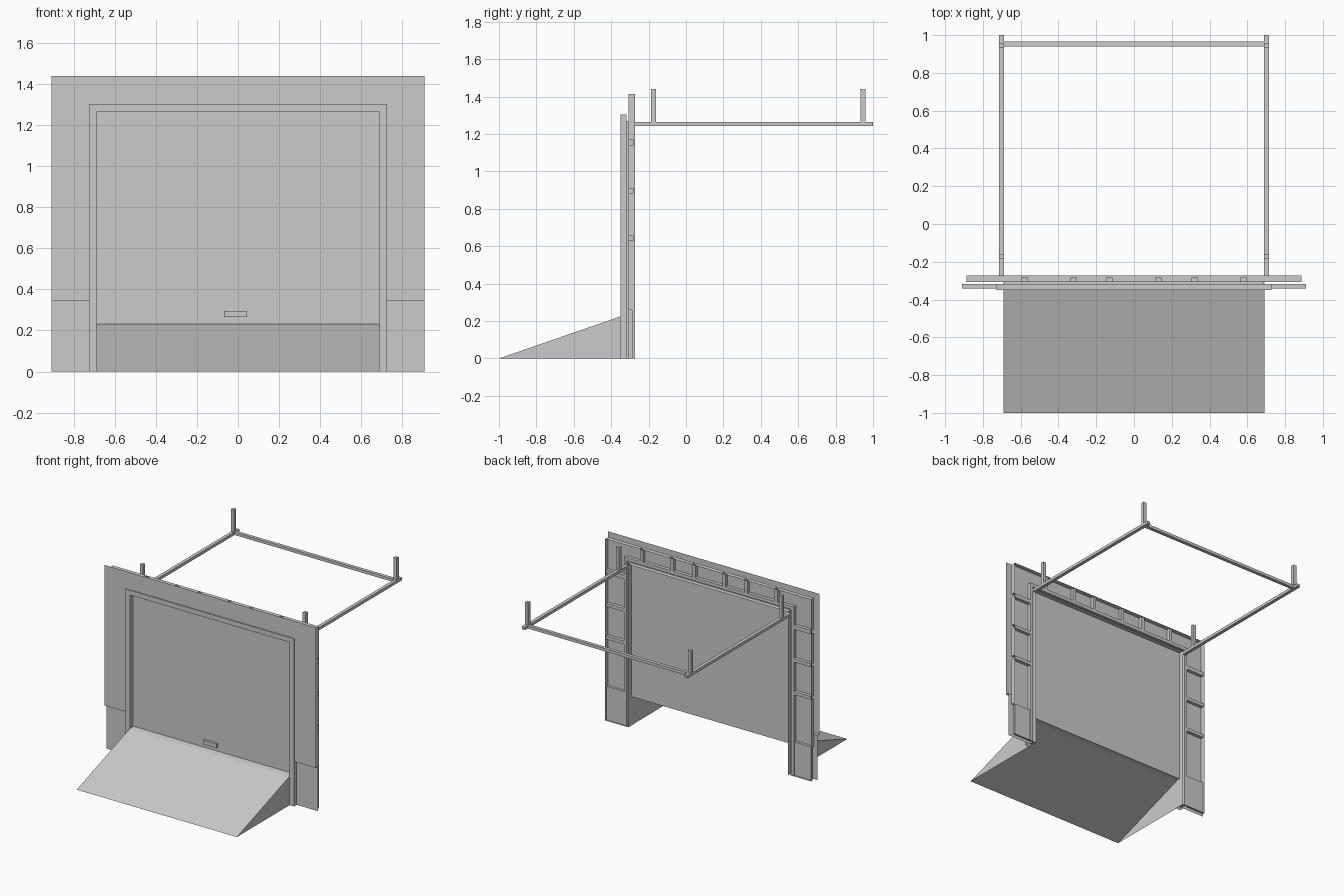
import bpy, bmesh

if "Cube" in bpy.data.objects:
    bpy.data.objects.remove(bpy.data.objects["Cube"])


def make(name, faces):
    """Build an object from quads/triangles given as point lists."""
    bm = bmesh.new()
    for f in faces:
        bm.faces.new([bm.verts.new(p) for p in f])
    bmesh.ops.remove_doubles(bm, verts=bm.verts, dist=1e-5)
    me = bpy.data.meshes.new(name)
    bm.to_mesh(me)
    bm.free()
    ob = bpy.data.objects.new(name, me)
    bpy.context.collection.objects.link(ob)
    return ob


def box(name, x0, x1, y0, y1, z0, z1):
    bm = bmesh.new()
    bmesh.ops.create_cube(bm, size=1)
    for v in bm.verts:
        v.co = (x1 if v.co.x > 0 else x0, y1 if v.co.y > 0 else y0, z1 if v.co.z > 0 else z0)
    me = bpy.data.meshes.new(name)
    bm.to_mesh(me)
    bm.free()
    ob = bpy.data.objects.new(name, me)
    bpy.context.collection.objects.link(ob)
    return ob


def rect(x0, x1, z0, z1, y):
    """Upright rectangle facing the front."""
    return [(x0, y, z0), (x1, y, z0), (x1, y, z1), (x0, y, z1)]


def arch_path(x, z, base=0):
    return [(-x, base), (-x, z), (x, z), (x, base)]


def arch_face(xo, zo, xi, zi, y, base=0):
    """Flat upside-down U around the doorway."""
    o, i = arch_path(xo, zo, base), arch_path(xi, zi, base)
    return [[(a[0], y, a[1]) for a in (o[k], o[k + 1], i[k + 1], i[k])] for k in range(3)]


def arch_depth(x, z, y0, y1, flip=False):
    """Wall running back from an upside-down U edge."""
    p = arch_path(x, z)
    out = []
    for k in range(3):
        (ax, az), (bx, bz) = p[k], p[k + 1]
        f = [(ax, y0, az), (ax, y1, az), (bx, y1, bz), (bx, y0, bz)]
        out.append(f[::-1] if flip else f)
    return out


# Front wall: upper sheet, ledge and set-back lower sheets
FRONT, LOW, TRIM, DOOR = -0.342, -0.317, -0.35, -0.31
faces = [f[::-1] for f in arch_face(0.91, 1.44, 0.70, 1.28, FRONT, 0.345)]
for x0, x1 in ((-0.91, -0.69), (0.69, 0.91)):
    faces.append([(x0, FRONT, 0.345), (x0, LOW, 0.345), (x1, LOW, 0.345), (x1, FRONT, 0.345)])
    faces.append(rect(x0, x1, 0, 0.345, LOW))
make("front_wall", faces)

# Door trim with outer edge and inner reveal
make("door_trim", [f[::-1] for f in arch_face(0.727, 1.305, 0.687, 1.268, TRIM)]
     + arch_depth(0.727, 1.305, TRIM, LOW, True)
     + arch_depth(0.687, 1.268, TRIM, -0.305))

# Door and handle
make("door_panel", [rect(-0.69, 0.69, 0.225, 1.27, DOOR)])
box("door_handle", -0.068, 0.045, -0.33, DOOR, 0.265, 0.295)

# Ramp: slope, landing and side cheeks, open underneath
R = 0.69
ramp = [[(-R, -1, 0), (R, -1, 0), (R, TRIM, 0.225), (-R, TRIM, 0.225)],
        [(-R, TRIM, 0.225), (R, TRIM, 0.225), (R, DOOR, 0.232), (-R, DOOR, 0.232)]]
ramp.append([(R, -1, 0), (R, TRIM, 0), (R, TRIM, 0.225)])
ramp.append([(-R, -1, 0), (-R, TRIM, 0.225), (-R, TRIM, 0)])
make("ramp", ramp)

# Rear surround: hollow block facing with grooves, open at the back
BLOCK, GROOVE, BASE, RIM = -0.308, -0.282, -0.288, -0.272
half = [0.117, 0.143, 0.307, 0.333, 0.567, 0.593, 0.687, 0.709, 0.732, 0.887]
xs = [-v for v in reversed(half)] + half
zs = [0, 0.26, 0.63, 0.655, 0.885, 0.91, 1.14, 1.17, 1.268, 1.288, 1.313, 1.415]
rungs = [(0.63, 0.655), (0.885, 0.91), (1.14, 1.17)]
slots = [(0.117, 0.143), (0.307, 0.333), (0.567, 0.593)]


def depth(i, j):
    """Front depth of a grid cell, or None in the doorway and outside."""
    if not (0 <= i < len(xs) - 1 and 0 <= j < len(zs) - 1):
        return None
    x, z = abs(xs[i] + xs[i + 1]) / 2, (zs[j] + zs[j + 1]) / 2
    if x < 0.687 and z < 1.268:
        return None
    if x < 0.709 and z < 1.288:
        return BLOCK
    if x < 0.732 and z < 1.313:
        return GROOVE
    if x > 0.732 and any(a < z < b for a, b in rungs):
        return GROOVE
    if z > 1.313 and any(a < x < b for a, b in slots):
        return GROOVE
    return BASE if z < 0.26 else BLOCK


faces = []
for i in range(-1, len(xs) - 1):
    for j in range(-1, len(zs) - 1):
        d = depth(i, j)
        if d is not None:
            faces.append(rect(xs[i], xs[i + 1], zs[j], zs[j + 1], d))
        for di, dj in ((1, 0), (0, 1)):
            e = depth(i + di, j + dj)
            if d == e:
                continue
            a, b = (RIM if d is None else d), (RIM if e is None else e)
            if di and j >= 0:
                x = xs[i + 1]
                f = [(x, a, zs[j]), (x, b, zs[j]), (x, b, zs[j + 1]), (x, a, zs[j + 1])]
            elif dj and i >= 0:
                z = zs[j + 1]
                f = [(xs[i], a, z), (xs[i], b, z), (xs[i + 1], b, z), (xs[i + 1], a, z)][::-1]
            else:
                continue
            faces.append(f)
make("rear_block_surround", faces)

# Overhead tracks, hangers and cross bar
for s, side in ((-1, "left"), (1, "right")):
    x0, x1 = sorted((s * 0.688, s * 0.714))
    box("track_" + side, x0, x1, -0.275, 1.0, 1.243, 1.265)
    for y, end in ((-0.186, "front"), (0.933, "rear")):
        box(f"hanger_{side}_{end}", x0, x1, y, y + 0.026, 1.243, 1.44)
box("track_cross_bar", -0.714, 0.714, 0.94, 0.966, 1.243, 1.265)
